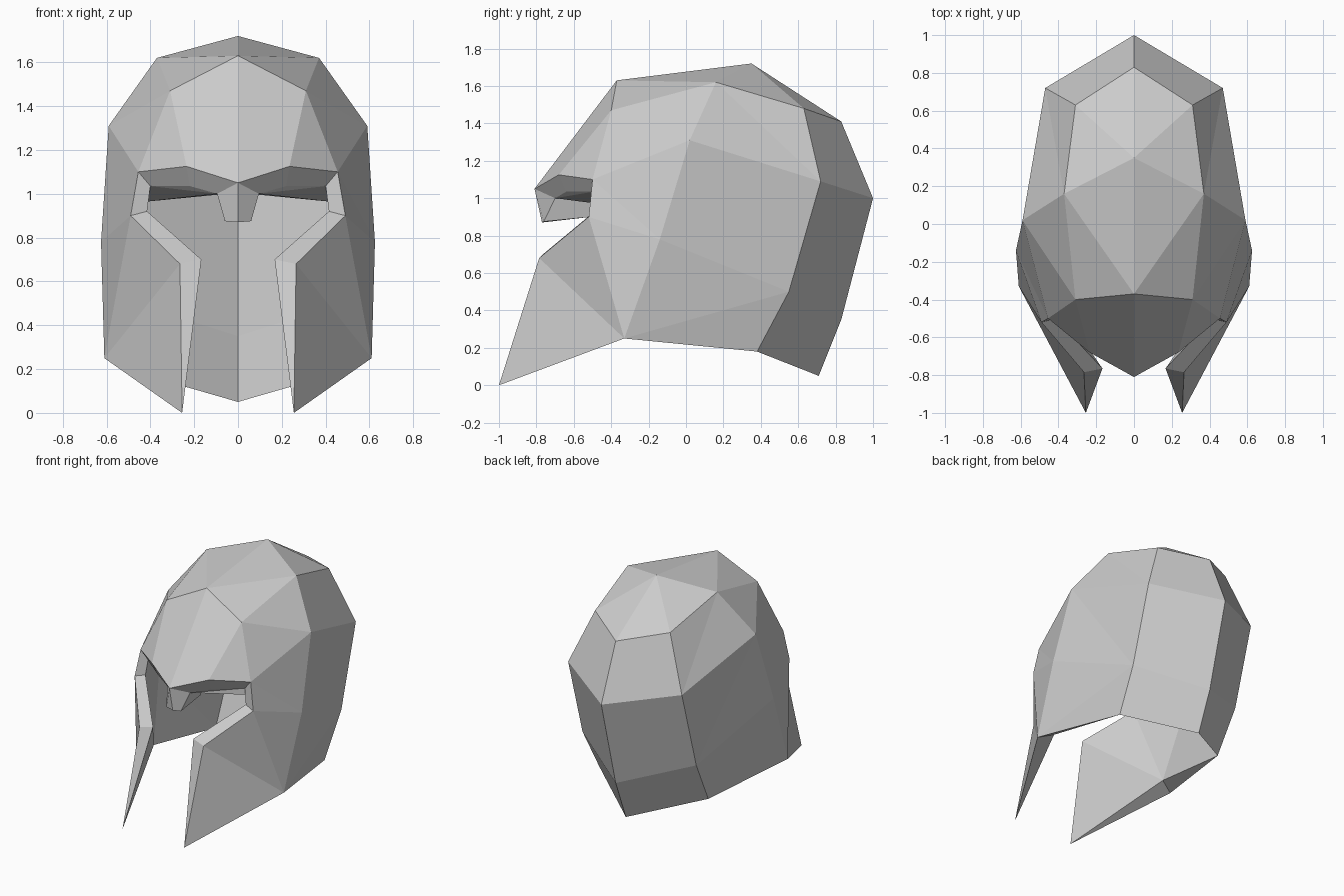
import bpy
import bmesh

default = bpy.data.objects.get("Cube")
if default:
    bpy.data.objects.remove(default, do_unlink=True)

steel = bpy.data.materials.new("plain_grey_steel")
steel.use_nodes = True
steel.diffuse_color = (0.6, 0.6, 0.6, 1)
steel.node_tree.nodes["Principled BSDF"].inputs["Base Color"].default_value = (0.6, 0.6, 0.6, 1)

# Centre ridge, from the brow over the crown to the neck
ridge = dict(
    brow=(0, -.81, 1.05), forehead=(0, -.37, 1.63), crown=(0, .35, 1.72),
    nape=(0, .83, 1.41), back=(0, 1, 1), neck=(0, .83, .35), hem=(0, .71, .05),
)
# Corners of the left half of the shell
side = dict(
    front=(.31, -.4, 1.47), top=(.37, .16, 1.62), rear=(.31, .63, 1.48),
    spine=(.47, .72, 1.09), low=(.47, .55, .5), skirt=(.45, .38, .18),
    temple=(.59, .02, 1.31), ear=(.625, -.14, .78), jaw=(.61, -.33, .25),
)
# Edge of the face opening
opening = dict(
    tip=(.255, -1, 0), cheek=(.265, -.785, .68), corner=(.49, -.52, .9),
    lid=(.455, -.5, 1.1), arch=(.235, -.68, 1.125),
)
# Inner edge of the face opening and the lining behind it
inner = dict(
    cheek_in=(.167, -.765, .7), corner_in=(.415, -.5, .92), lid_in=(.4, -.49, 1.035),
    arch_in=(.22, -.64, 1.035), jaw_in=(.5, -.28, .29), ear_in=(.56, -.13, .78),
    temple_in=(.54, .02, 1.25), shelf=(.41, -.43, .965),
)
# Nose guard
nose = dict(
    bridge=(.095, -.7, 1), nostril=(.06, -.76, .875), nose_tip=(0, -.77, .87),
    bridge_back=(.05, -.5, 1), nostril_back=(.05, -.51, .9),
    middle_top=(0, -.5, 1), middle_low=(0, -.51, .9),
)
points = {**ridge, **side, **opening, **inner, **nose}


def build(name, panels):
    """Make a mirrored, flat-faced part from panels given by corner names."""
    bm = bmesh.new()
    verts = {}
    for panel in panels:
        corners = panel.split()
        for corner in corners:
            if corner not in verts:
                verts[corner] = bm.verts.new(points[corner])
        bm.faces.new([verts[c] for c in corners])
    bmesh.ops.recalc_face_normals(bm, faces=bm.faces)
    # Turn the part so that its first panel faces as its corners are listed
    first = panels[0].split()
    bm.faces.ensure_lookup_table()
    a, b, c = (verts[k].co for k in first[:3])
    if bm.faces[0].normal.dot((b - a).cross(c - a)) < 0:
        bmesh.ops.reverse_faces(bm, faces=bm.faces)
    mesh = bpy.data.meshes.new(name)
    bm.to_mesh(mesh)
    bm.free()
    mesh.materials.append(steel)
    obj = bpy.data.objects.new(name, mesh)
    bpy.context.collection.objects.link(obj)
    mirror = obj.modifiers.new("mirror", 'MIRROR')
    mirror.use_axis[0] = True
    mirror.use_clip = True
    return obj


# Outer shell: forehead, crown, back, sides and cheek plates
build("helmet_shell", [
    "forehead brow arch front", "front arch lid",
    "forehead front top", "forehead top crown", "crown top rear", "crown rear nape",
    "nape rear spine back", "back spine low neck", "neck low skirt hem",
    "top front temple", "front lid temple", "top temple spine", "top spine rear",
    "lid ear temple", "lid corner ear", "temple low spine", "temple ear low",
    "corner jaw ear", "ear jaw low", "jaw skirt low",
    "corner cheek jaw", "cheek tip jaw",
])

# Thick rim around the eyes and cheeks, and under the jaw
build("opening_rim", [
    "corner lid lid_in corner_in", "lid arch arch_in lid_in",
    "arch brow bridge arch_in", "corner corner_in cheek_in cheek",
    "cheek cheek_in tip", "tip jaw_in jaw", "jaw jaw_in skirt",
])

# Nose guard with its underside running back
build("nose_guard", [
    "brow nose_tip nostril bridge", "bridge nostril nostril_back bridge_back",
    "nose_tip middle_low nostril_back nostril",
    "bridge_back nostril_back middle_low middle_top",
])

# Underside of the brow
build("brow_underside", ["arch_in bridge lid_in", "bridge bridge_back shelf lid_in"])

# Lining inside the cheeks and sides
build("cheek_lining", [
    "tip cheek_in jaw_in", "cheek_in corner_in jaw_in", "corner_in ear_in jaw_in",
    "corner_in lid_in ear_in", "lid_in temple_in ear_in", "jaw_in ear_in skirt",
    "skirt ear_in low", "ear_in temple_in low", "low temple_in spine",
])
